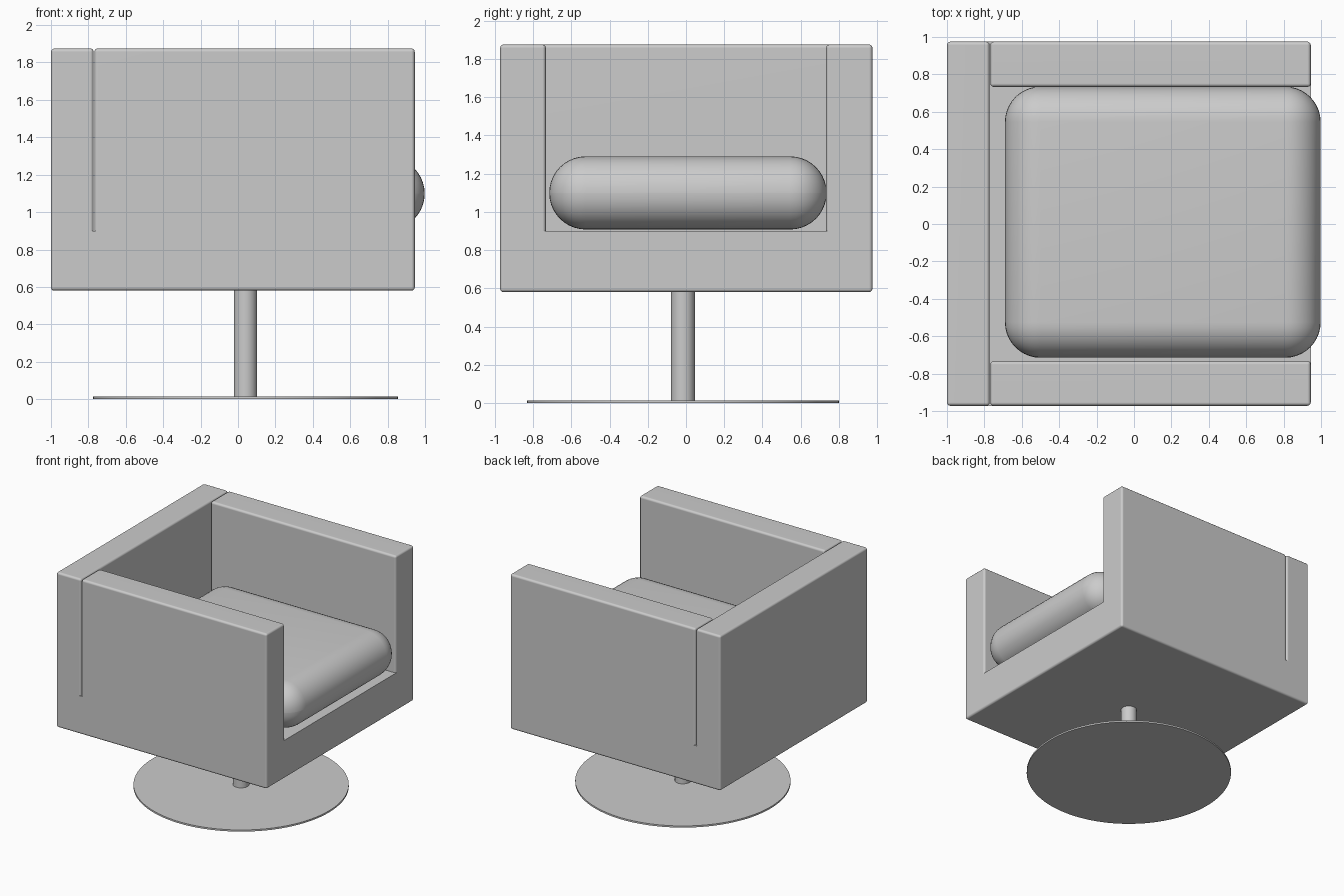
import bpy, bmesh, math

if "Cube" in bpy.data.objects:
    bpy.data.objects.remove(bpy.data.objects["Cube"])


def finish(obj, angle=35):
    bpy.ops.object.select_all(action='DESELECT')
    obj.select_set(True)
    bpy.context.view_layer.objects.active = obj
    bpy.ops.object.shade_smooth_by_angle(angle=math.radians(angle))


def box(name, x, y, z, radius, segments, keep=lambda a, b: True):
    """Box from three (min, max) ranges; rounds the edges accepted by keep."""
    bm = bmesh.new()
    bmesh.ops.create_cube(bm, size=1)
    for v in bm.verts:
        v.co = [r[0] + (c + 0.5) * (r[1] - r[0]) for r, c in zip((x, y, z), v.co)]
    edges = [e for e in bm.edges if keep(e.verts[0].co.z, e.verts[1].co.z)]
    bmesh.ops.bevel(bm, geom=edges, offset=radius, segments=segments,
                    profile=0.5, affect='EDGES', clamp_overlap=True)
    bmesh.ops.remove_doubles(bm, verts=bm.verts, dist=1e-4)
    bmesh.ops.recalc_face_normals(bm, faces=bm.faces)
    me = bpy.data.meshes.new(name)
    bm.to_mesh(me)
    bm.free()
    obj = bpy.data.objects.new(name, me)
    bpy.context.collection.objects.link(obj)
    return obj


def cylinder(name, radius, z0, z1, sides):
    bpy.ops.mesh.primitive_cylinder_add(vertices=sides, radius=radius, depth=z1 - z0,
                                        location=(0.04, -0.016, (z0 + z1) / 2))
    obj = bpy.context.object
    obj.name = name
    finish(obj)


R = 0.018
SEAT = 0.9
TOP = 1.875
not_top = lambda a, b: min(a, b) < SEAT - 0.01
not_bottom = lambda a, b: max(a, b) > SEAT

# Shell: seat block, two arms and a back slab, separated by narrow slits
shell = box("shell", (-1, 0.945), (-0.972, 0.975), (0.58, SEAT), R, 3, not_top)
parts = [box("back", (-1, -0.772), (-0.972, 0.975), (SEAT - 0.03, TOP), R, 3, not_bottom)]
for y in ((-0.972, -0.733), (0.733, 0.975)):
    parts.append(box("arm", (-0.768, 0.945), y, (SEAT - 0.03, TOP), R, 3, not_bottom))

bpy.context.view_layer.objects.active = shell
for part in parts:
    mod = shell.modifiers.new("join", 'BOOLEAN')
    mod.operation = 'UNION'
    mod.solver = 'EXACT'
    mod.object = part
    bpy.ops.object.modifier_apply(modifier=mod.name)
    bpy.data.objects.remove(part)

# Merge coplanar pieces so the outer walls read as one surface
bm = bmesh.new()
bm.from_mesh(shell.data)
bmesh.ops.remove_doubles(bm, verts=bm.verts, dist=1e-4)
bmesh.ops.dissolve_limit(bm, angle_limit=0.01, verts=bm.verts, edges=bm.edges)
bm.to_mesh(shell.data)
bm.free()
finish(shell)
shell.modifiers.new("even_shading", 'WEIGHTED_NORMAL').keep_sharp = True

# Plump rounded cushion
cushion = box("cushion", (-0.69, 0.998), (-0.715, 0.735), (0.908, 1.29), 0.19, 10)
finish(cushion)

# Swivel pedestal
cylinder("stem", 0.062, 0.01, 0.6, 32)
cylinder("base_disc", 0.815, 0.0, 0.014, 96)
